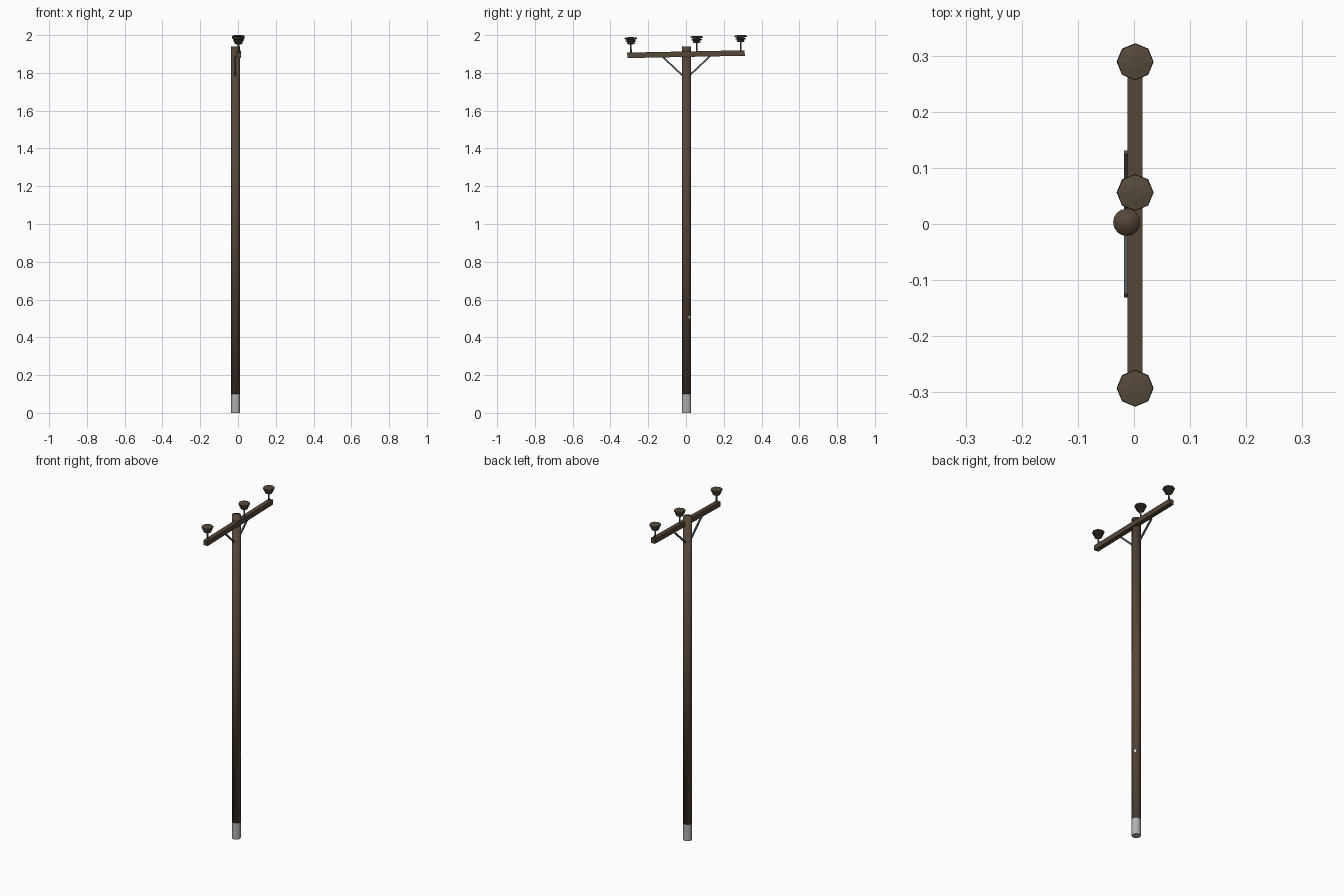
import bpy, bmesh, math
from mathutils import Vector, Matrix

if "Cube" in bpy.data.objects:
    bpy.data.objects.remove(bpy.data.objects["Cube"])


def material(name, srgb):
    m = bpy.data.materials.new(name)
    m.diffuse_color = [((c / 255 + 0.055) / 1.055) ** 2.4 for c in srgb] + [1]
    m.use_nodes = True
    m.node_tree.nodes["Principled BSDF"].inputs["Base Color"].default_value = m.diffuse_color
    return m


WOOD = material("brown wood", (86, 70, 57))
BASE = material("pale grey base", (176, 178, 174))
METAL = material("grey metal", (84, 92, 96))
GLAZE = material("dark brown glaze", (86, 74, 60))
TAG = material("white tag", (225, 225, 220))
TILT = Matrix.Rotation(0.02, 4, 'X')
ARM = Vector((0.002, 0, 1.899))
PX, PY, R = -0.013, 0.003, 0.0243


def finish(name, bm, mat, matrix=Matrix(), smooth=False):
    bmesh.ops.recalc_face_normals(bm, faces=bm.faces)
    me = bpy.data.meshes.new(name)
    bm.to_mesh(me)
    bm.free()
    me.transform(matrix)
    me.materials.append(mat)
    for p in me.polygons:
        p.use_smooth = smooth
    ob = bpy.data.objects.new(name, me)
    bpy.context.collection.objects.link(ob)
    return ob


def lathe(name, profile, sides, mat, matrix, smooth=False):
    bm = bmesh.new()
    rings = [[bm.verts.new((r * math.cos(2 * math.pi * i / sides),
                            r * math.sin(2 * math.pi * i / sides), z))
              for i in range(sides)] for r, z in profile]
    for a, b in zip(rings, rings[1:]):
        for i in range(sides):
            j = (i + 1) % sides
            bm.faces.new((a[i], a[j], b[j], b[i]))
    bm.faces.new(rings[0])
    bm.faces.new(rings[-1])
    return finish(name, bm, mat, matrix, smooth)


def box(name, size, mat, matrix):
    bm = bmesh.new()
    bmesh.ops.create_cube(bm, size=1)
    bmesh.ops.scale(bm, vec=size, verts=bm.verts)
    return finish(name, bm, mat, matrix)


# Pole and painted foot
at_pole = Matrix.Translation((PX, PY, 0))
lathe("pole", [(R, 0.1), (R, 1.94)], 16, WOOD, at_pole, True)
lathe("pole_base", [(R, 0), (R, 0.1)], 16, BASE, at_pole)

# Slightly tilted crossarm
arm_frame = Matrix.Translation(ARM) @ TILT
box("crossarm", (0.027, 0.622, 0.029), WOOD, arm_frame)

# Insulators on pins
skirts = [(0.012, 0.058), (0.021, 0.061), (0.021, 0.066), (0.014, 0.069),
          (0.027, 0.073), (0.027, 0.078), (0.016, 0.081),
          (0.033, 0.086), (0.032, 0.093), (0.012, 0.096)]
for n, y in enumerate((-0.291, 0.058, 0.291)):
    f = arm_frame @ Matrix.Translation((0, y, 0))
    lathe(f"pin_{n}", [(0.005, 0.01), (0.005, 0.06)], 6, METAL, f)
    lathe(f"insulator_{n}", skirts, 8, GLAZE, f)

# Diagonal braces
for n, s in enumerate((-1, 1)):
    a, b = Vector((-0.014, s * 0.014, 1.782)), Vector((-0.014, s * 0.128, 1.889))
    d = b - a
    rot = Matrix.Rotation(math.atan2(d.z, d.y), 4, 'X')
    box(f"brace_{n}", (0.008, d.length, 0.009), METAL,
        Matrix.Translation((a + b) / 2) @ rot)

# Small tag on the back right of the pole
ang = math.radians(40)
box("tag", (0.003, 0.014, 0.014), TAG,
    Matrix.Translation((PX, PY, 0.507)) @ Matrix.Rotation(ang, 4, 'Z')
    @ Matrix.Translation((R, 0, 0)))
